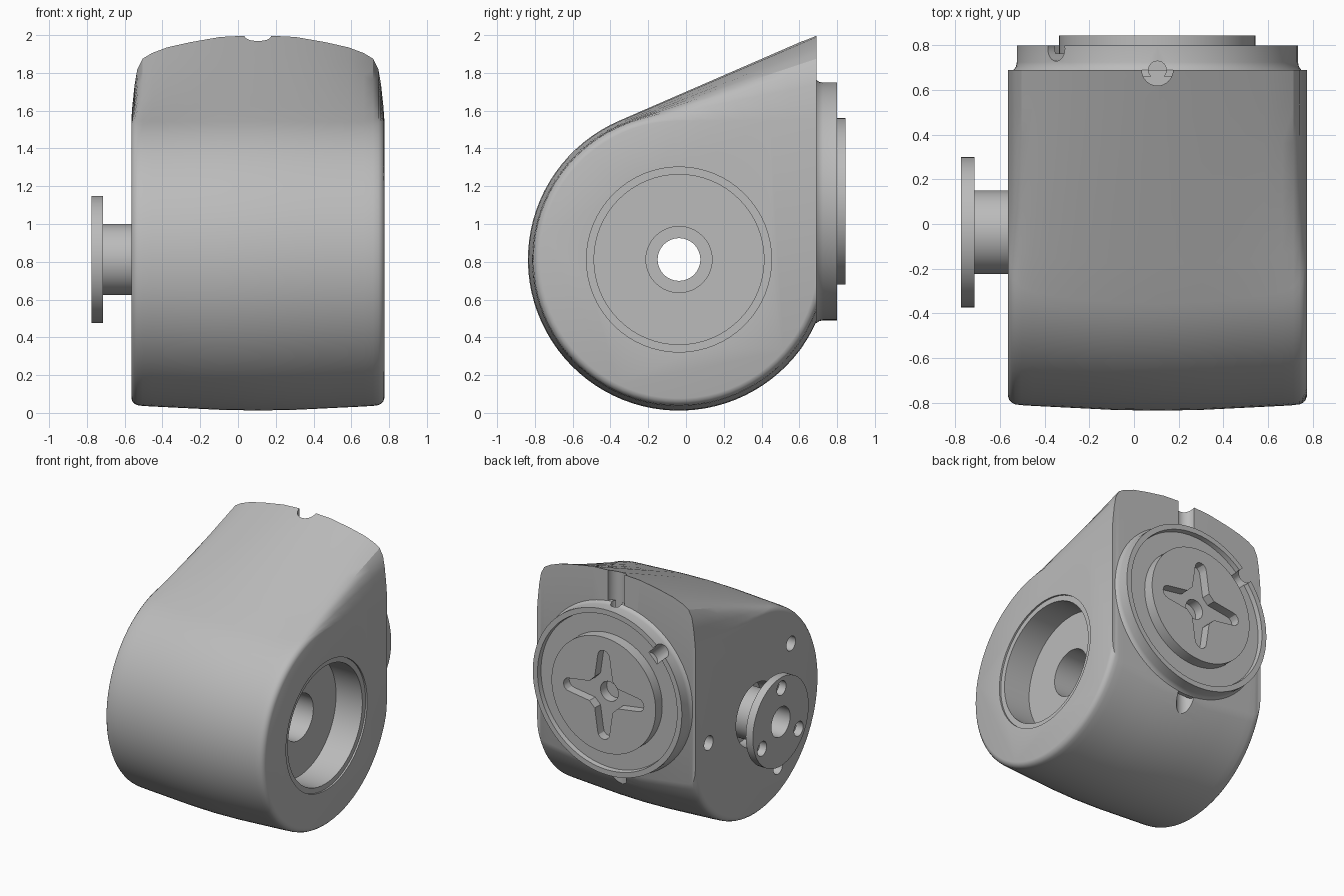
import bpy, bmesh
from math import cos, sin, acos, atan2, hypot, pi, radians
from mathutils import Vector

if "Cube" in bpy.data.objects:
    bpy.data.objects.remove(bpy.data.objects["Cube"])

gray = bpy.data.materials.new("plain_gray")
gray.use_nodes = True
gray.diffuse_color = (0.5, 0.5, 0.5, 1)
gray.node_tree.nodes["Principled BSDF"].inputs["Base Color"].default_value = (0.5, 0.5, 0.5, 1)

X, Y, Z = Vector((1, 0, 0)), Vector((0, 1, 0)), Vector((0, 0, 1))
MID = 0.105                            # centre plane of the body
BACK = 0.69                            # flat rear face
SHAFT = Vector((0, -0.037, 0.812))     # shaft axis
PLATE = Vector((MID, 0, 1.12))         # rear plate axis


def loft(name, rings):
    """Skin a list of equal point rings and cap both ends."""
    bm = bmesh.new()
    loops = [[bm.verts.new(p) for p in ring] for ring in rings]
    n = len(loops[0])
    for a, b in zip(loops, loops[1:]):
        for i in range(n):
            j = (i + 1) % n
            bm.faces.new((a[i], a[j], b[j], b[i]))
    bm.faces.new(loops[0])
    bm.faces.new(loops[-1])
    bmesh.ops.recalc_face_normals(bm, faces=bm.faces)
    mesh = bpy.data.meshes.new(name)
    bm.to_mesh(mesh)
    bm.free()
    obj = bpy.data.objects.new(name, mesh)
    bpy.context.collection.objects.link(obj)
    mesh.materials.append(gray)
    return obj


def lathe(name, profile, origin, axis, sides=64):
    """Turn (radius, distance) pairs about an axis."""
    turn = Z.rotation_difference(axis)
    return loft(name, [[origin + turn @ Vector((r * cos(2 * pi * k / sides), r * sin(2 * pi * k / sides), h))
                        for k in range(sides)] for r, h in profile])


def rod(radius, start, end, origin, axis, sides=32):
    return lathe("cutter", [(radius, start), (radius, end)], origin, axis, sides)


def activate(obj):
    bpy.ops.object.select_all(action='DESELECT')
    obj.select_set(True)
    bpy.context.view_layer.objects.active = obj


def cut(obj, *cutters):
    for cutter in cutters:
        cutter.hide_render = True
        mod = obj.modifiers.new("cut", 'BOOLEAN')
        mod.operation = 'DIFFERENCE'
        mod.solver = 'EXACT'
        mod.object = cutter
        activate(obj)
        bpy.ops.object.modifier_apply(modifier=mod.name)
        bpy.data.objects.remove(cutter)


def section(x, r, tip):
    """Teardrop outline: round belly, straight slope to the tip, flat back."""
    dy, dz = BACK - SHAFT.y, tip - SHAFT.z
    start = -acos(min(1, dy / r))
    end = atan2(dz, dy) + acos(r / hypot(dy, dz)) - 2 * pi
    arc = [start + (end - start) * k / 56 for k in range(57)]
    pts = [Vector((x, SHAFT.y + r * cos(a), SHAFT.z + r * sin(a))) for a in arc]
    top = Vector((x, BACK, tip))
    return pts + [pts[-1].lerp(top, k / 6) for k in range(1, 7)]


# Crowned body: half the width stations, then mirrored
half = [(0.67, 0.735, 1.55), (0.664, 0.752, 1.63), (0.652, 0.764, 1.74), (0.638, 0.771, 1.82),
        (0.61, 0.775, 1.875), (0.56, 0.778, 1.905), (0.48, 0.782, 1.935), (0.36, 0.788, 1.962),
        (0.2, 0.796, 1.99)]
stations = [(MID - w, r, t) for w, r, t in half] + [(MID, 0.8, 2.0)]
stations += [(MID + w, r, t) for w, r, t in reversed(half)]
body = loft("body", [section(*s) for s in stations])

# Recess, counterbore and through hole on the left, clearance bore on the right
cut(body,
    rod(0.49, 0.762, 1, SHAFT, X, 64), rod(0.45, 0.54, 1, SHAFT, X, 64),
    rod(0.175, 0.2, 1, SHAFT, X, 48), rod(0.113, -1, 1, SHAFT, X, 48),
    rod(0.24, -1, -0.44, SHAFT, X, 48))

# Screw holes in the right face
for angle in (138, 0, 242):
    a = radians(angle)
    cut(body, rod(0.055, -1, -0.44, SHAFT + 0.57 * Vector((0, cos(a), sin(a))), X, 24))

# Locating grooves above and below the rear plate
groove = Vector((MID, BACK, 0))
cut(body, rod(0.07, 1.6, 2.2, groove, Z), rod(0.07, 0.3, 0.6, groove, Z))

# Rear plate with rim, sunken ring and raised hub
plate = lathe("rear_plate", [(0.645, 0.66), (0.645, 0.69), (0.634, 0.705), (0.63, 0.725), (0.63, 0.8),
                             (0.59, 0.8), (0.585, 0.765), (0.44, 0.765), (0.44, 0.845)], PLATE, Y, 96)
cut(plate, rod(0.04, 1.5, 2.2, groove, Z, 24))

# Cross-shaped pocket: four tapering arms with round ends
outline = []
for quarter in range(4):
    turn = quarter * pi / 2
    arm = [(0.12, -0.075)]
    arm += [(0.29 + 0.05 * cos(b), 0.05 * sin(b)) for b in [radians(d) for d in range(-90, 91, 30)]]
    arm += [(0.12, 0.075)]
    outline += [(u * cos(turn) - v * sin(turn), u * sin(turn) + v * cos(turn)) for u, v in arm]
cut(plate, loft("cutter", [[PLATE + Vector((u, h, v)) for u, v in outline] for h in (0.775, 1)]))
cut(plate, rod(0.075, 0.7, 1, PLATE, Y))

# Radial notch through the plate rim
slant = Vector((-0.72, 0, 0.69)).normalized()
cut(plate, rod(0.055, 0.5, 0.8, PLATE + Y * 0.785, slant, 24))

# Output shaft with flange, drilled through
shaft = lathe("shaft_flange", [(0.187, -0.44), (0.187, -0.715), (0.337, -0.715), (0.337, -0.775)], SHAFT, X)
cut(shaft, rod(0.113, -1, 0, SHAFT, X, 48))
for angle in (92, 212, 332):
    a = radians(angle)
    cut(shaft, rod(0.055, -1, -0.7, SHAFT + 0.255 * Vector((0, cos(a), sin(a))), X, 24))

for obj in (body, plate, shaft):
    activate(obj)
    bpy.ops.object.shade_smooth_by_angle(angle=radians(30))
